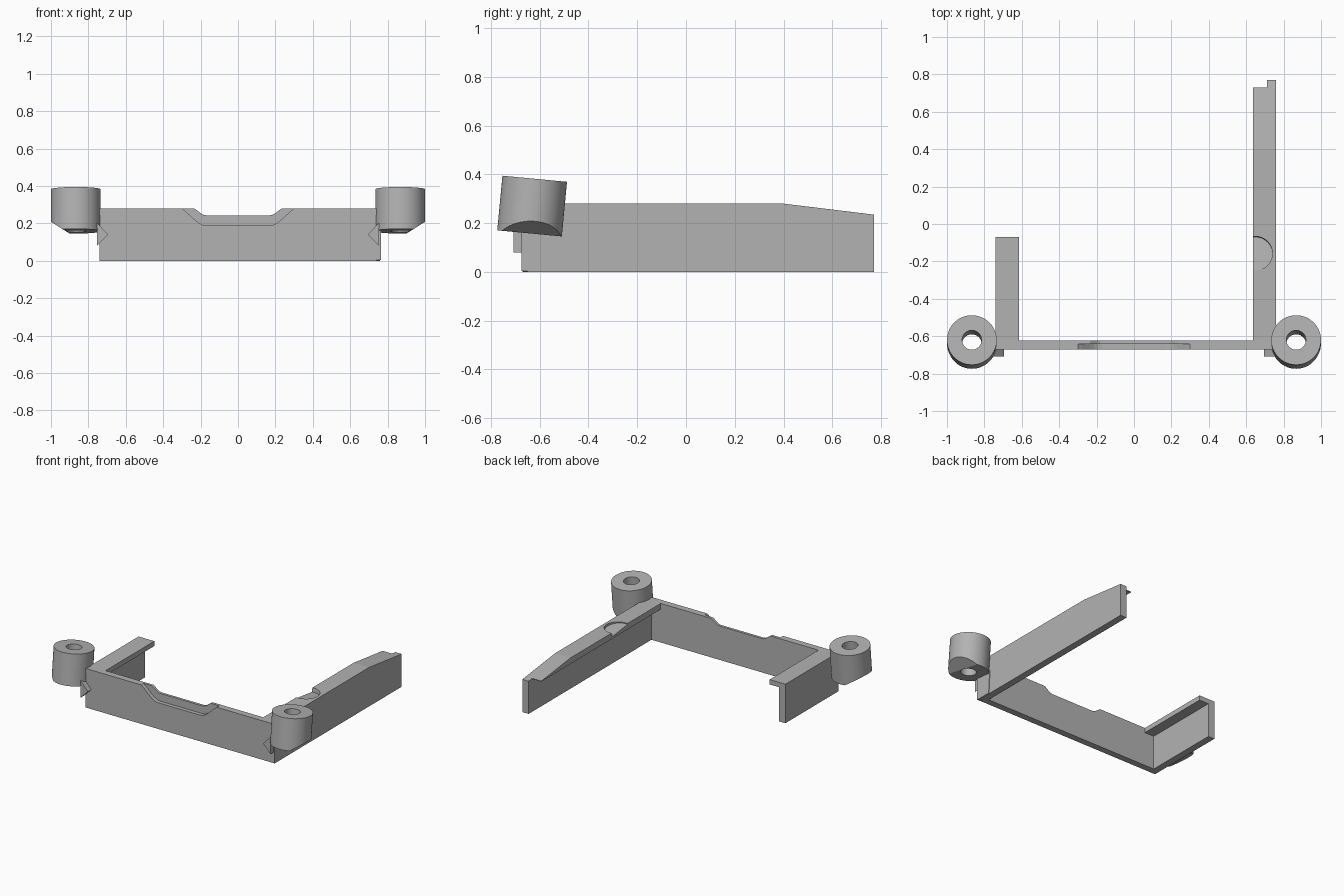
import bpy, bmesh, math
from mathutils import Matrix, Vector

cube = bpy.data.objects.get("Cube")
if cube:
    bpy.data.objects.remove(cube)

grey = bpy.data.materials.new("plain grey")
grey.use_nodes = True
grey.diffuse_color = (0.45, 0.45, 0.45, 1)
grey.node_tree.nodes["Principled BSDF"].inputs["Base Color"].default_value = (0.45, 0.45, 0.45, 1)


def finish(name, bm):
    bmesh.ops.recalc_face_normals(bm, faces=bm.faces)
    mesh = bpy.data.meshes.new(name)
    bm.to_mesh(mesh)
    bm.free()
    mesh.materials.append(grey)
    ob = bpy.data.objects.new(name, mesh)
    bpy.context.collection.objects.link(ob)
    return ob


def prism(name, profile, axis, lo, hi):
    """Extrude a 2D profile (yz for axis x, xz for axis y) from lo to hi."""
    bm = bmesh.new()
    place = {"x": lambda p, d: (d, p[0], p[1]), "y": lambda p, d: (p[0], d, p[1])}[axis]
    face = bm.faces.new([bm.verts.new(place(p, lo)) for p in profile])
    out = bmesh.ops.extrude_face_region(bm, geom=[face])
    step = Vector((hi - lo, 0, 0) if axis == "x" else (0, hi - lo, 0))
    bmesh.ops.translate(bm, vec=step, verts=[v for v in out["geom"] if isinstance(v, bmesh.types.BMVert)])
    return finish(name, bm)


def cylinder(name, radius, height, centre, tilt):
    bm = bmesh.new()
    m = Matrix.Translation(centre) @ Matrix.Rotation(tilt, 4, "X")
    bmesh.ops.create_cone(bm, cap_ends=True, segments=64, radius1=radius, radius2=radius,
                          depth=height, matrix=m)
    return finish(name, bm)


def select(ob):
    bpy.ops.object.select_all(action="DESELECT")
    ob.select_set(True)
    bpy.context.view_layer.objects.active = ob


def cut(ob, cutter, keep=False):
    select(ob)
    mod = ob.modifiers.new("cut", "BOOLEAN")
    mod.operation = "DIFFERENCE"
    mod.solver = "EXACT"
    mod.object = cutter
    bpy.ops.object.modifier_apply(modifier=mod.name)
    if not keep:
        bpy.data.objects.remove(cutter)


def scoop(half, flat, bottom, steps=6):
    """Half-width at the rim, half-width of the floor, floor height: a dished outline."""
    rim = 0.28
    curve = []
    for i in range(steps + 1):
        t = i / steps
        s = t * t * (3 - 2 * t) * 0.5 + (1 - (1 - t) ** 2) * 0.5
        curve.append((half + (flat - half) * t, rim + (bottom - rim) * s))
    right = [(half, 0.35)] + curve
    return right + [(-x, z) for x, z in reversed(right)]


# Front wall with a finger scoop: shallow outer recess and a smaller through cut
wall = prism("front_wall", [(-0.74, 0), (0.74, 0), (0.74, 0.28), (-0.74, 0.28)], "y", -0.67, -0.623)
cut(wall, prism("recess_cutter", scoop(0.30, 0.17, 0.188), "y", -0.70, -0.642))
cut(wall, prism("scoop_cutter", scoop(0.235, 0.17, 0.243), "y", -0.70, -0.60))

# Long left arm: tapered wall and the flange along its top
long_wall = prism("left_arm_wall", [(-0.65, 0), (0.77, 0), (0.77, 0.235), (0.4, 0.28), (-0.65, 0.28)],
                  "x", 0.71, 0.76)
long_flange = prism("left_arm_flange",
                    [(-0.63, 0.238), (0.73, 0.236), (0.73, 0.24), (0.4, 0.28), (-0.63, 0.28)],
                    "x", 0.637, 0.711)
# Sloping round pocket in the flange
pocket = cylinder("pocket_cutter", 0.09, 0.1, (0.65, -0.153, 0.312), math.radians(-7))
cut(long_wall, pocket, keep=True)
cut(long_flange, pocket)

# Short right arm with an L-shaped section
prism("right_arm", [(-0.74, 0), (-0.69, 0), (-0.69, 0.245), (-0.615, 0.245), (-0.615, 0.28), (-0.74, 0.28)],
      "y", -0.65, -0.07)

# Rounded outer corner of the long arm
corner = [(0.74, 0), (0.76, 0), (0.76, 0.28), (0.74, 0.28)]
post = prism("left_corner_post", corner, "y", -0.67, -0.64)
select(post)
bevel = post.modifiers.new("round", "BEVEL")
bevel.width = 0.004

# Tilted screw bosses, drilled, with the lower outer edge sliced off, and pointed side teeth
tilt = math.radians(-5.4)
for side, label in ((1, "left"), (-1, "right")):
    centre = (side * 0.867, -0.631, 0.270)
    boss = cylinder(label + "_boss", 0.133, 0.225, centre, tilt)
    cut(boss, cylinder("bore_cutter", 0.052, 0.5, centre, tilt))
    cut(boss, prism("slice_cutter", [(side * 1.05, 0.24), (side * 0.90, 0.145), (side * 0.90, 0.05),
                                     (side * 1.05, 0.05)], "y", -0.9, -0.4))
    select(boss)
    bpy.ops.object.shade_smooth_by_angle(angle=math.radians(30))
    prism(label + "_tooth", [(side * 0.755, 0.205), (side * 0.695, 0.14), (side * 0.755, 0.08)],
          "y", -0.708, -0.66)

# Slim support under the left boss
prism("left_boss_support", [(-0.675, 0.003), (-0.56, 0.003), (-0.55, 0.17), (-0.675, 0.17)], "x", 0.73, 0.764)
